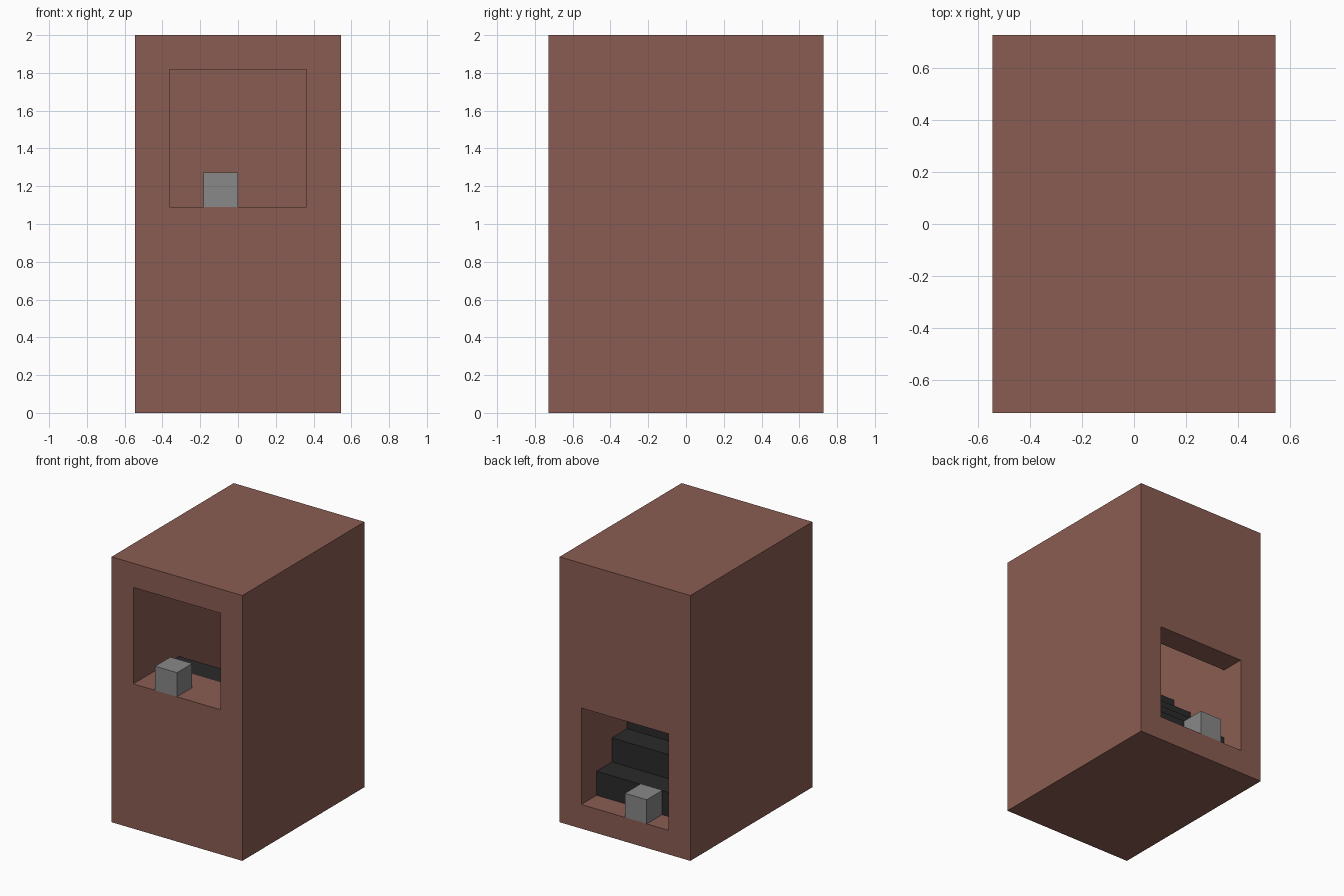
import bpy
import bmesh

U = 2 / 11  # one building unit

cube = bpy.data.objects.get("Cube")
if cube:
    bpy.data.objects.remove(cube, do_unlink=True)


def material(name, rgb):
    mat = bpy.data.materials.new(name)
    mat.use_nodes = True
    mat.diffuse_color = (*rgb, 1)
    mat.node_tree.nodes["Principled BSDF"].inputs["Base Color"].default_value = (*rgb, 1)
    return mat


brown = material("clay brown", (0.254, 0.108, 0.084))
black = material("charcoal", (0.023, 0.023, 0.023))
grey = material("stone grey", (0.246, 0.246, 0.246))


def prism(name, profile, x0, x1, mat):
    """Extrude a (y, z) profile in building units from x0 to x1."""
    bm = bmesh.new()
    face = bm.faces.new([bm.verts.new((x0 * U, y * U, z * U)) for y, z in profile])
    out = bmesh.ops.extrude_face_region(bm, geom=[face])
    verts = [g for g in out["geom"] if isinstance(g, bmesh.types.BMVert)]
    bmesh.ops.translate(bm, verts=verts, vec=((x1 - x0) * U, 0, 0))
    bmesh.ops.recalc_face_normals(bm, faces=bm.faces)
    mesh = bpy.data.meshes.new(name)
    bm.to_mesh(mesh)
    bm.free()
    mesh.materials.append(mat)
    obj = bpy.data.objects.new(name, mesh)
    bpy.context.collection.objects.link(obj)
    return obj


def rect(y0, y1, z0, z1):
    return [(y0, z0), (y1, z0), (y1, z1), (y0, z1)]


# Building shell, with a high front doorway, a low back doorway and a landing
shell = prism("building_shell", rect(-4, 4, 0, 11), -3, 3, brown)
void = prism("passage_cutter",
             [(-5, 6), (-2, 6), (-2, 1), (5, 1), (5, 5), (3, 5), (3, 10), (-5, 10)],
             -2, 2, brown)
cut = shell.modifiers.new("passage", "BOOLEAN")
cut.operation = "DIFFERENCE"
cut.solver = "EXACT"
cut.object = void
bpy.context.view_layer.objects.active = shell
bpy.ops.object.modifier_apply(modifier=cut.name)
bpy.data.objects.remove(void, do_unlink=True)

# Staircase climbing from the back doorway to the front landing
steps = [(-2, 1), (3, 1)]
for i in range(5):
    steps += [(3 - i, 2 + i), (2 - i, 2 + i)]
prism("staircase", steps, -2, 2, black)

# Marker blocks in the doorways
prism("front_block", rect(-4, -3, 6, 7), -1, 0, grey)
prism("back_block", rect(3, 4, 1, 2), -1, 0, grey)
